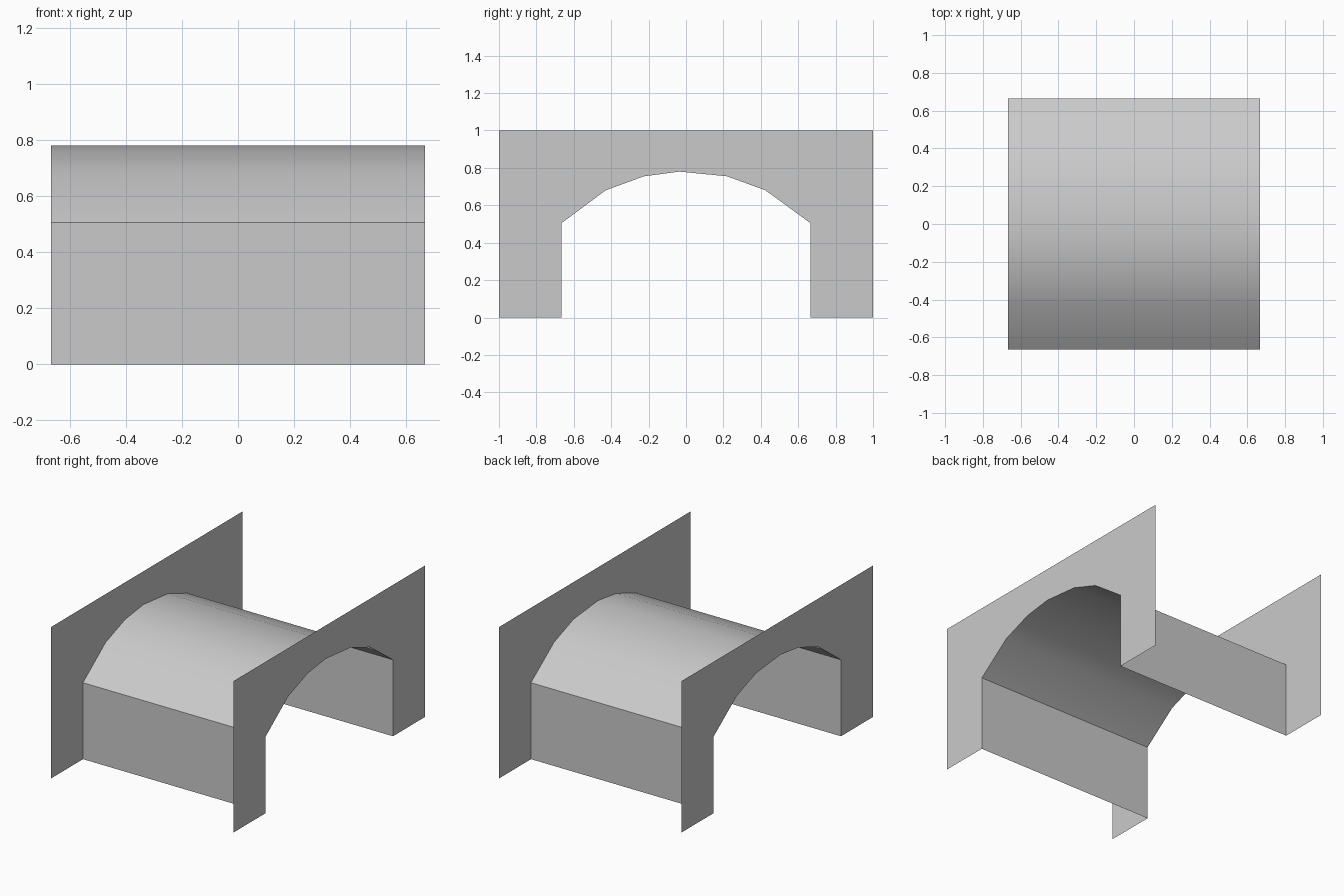
import bpy
import bmesh

cube = bpy.data.objects.get("Cube")
if cube:
    bpy.data.objects.remove(cube, do_unlink=True)

HALF_LENGTH = 0.667   # half the passage length along x
HALF_SPAN = 0.665     # half the opening width along y
HALF_WIDTH = 1.0      # half the end panel width along y
HEIGHT = 1.0

# Arch profile as (y, z), from the front springing line to the back one
ARCH = [(-HALF_SPAN, 0.505), (-0.43, 0.68), (-0.225, 0.755), (-0.035, 0.78),
        (0.22, 0.755), (0.425, 0.68), (HALF_SPAN, 0.505)]

grey = bpy.data.materials.new("light grey")
grey.use_nodes = True
colour = (0.59, 0.59, 0.59, 1)
grey.diffuse_color = colour
grey.node_tree.nodes["Principled BSDF"].inputs["Base Color"].default_value = colour


def add_object(name, bm):
    mesh = bpy.data.meshes.new(name)
    bm.to_mesh(mesh)
    bm.free()
    mesh.materials.append(grey)
    obj = bpy.data.objects.new(name, mesh)
    bpy.context.collection.objects.link(obj)
    return obj


def extruded_sheet(name, profile):
    """Sweep an open (y, z) profile along the passage."""
    bm = bmesh.new()
    rows = [[bm.verts.new((x, y, z)) for y, z in profile]
            for x in (-HALF_LENGTH, HALF_LENGTH)]
    for i in range(len(profile) - 1):
        bm.faces.new((rows[0][i], rows[1][i], rows[1][i + 1], rows[0][i + 1]))
    return add_object(name, bm)


def end_panel(name, side):
    """Flat panel with the arched opening cut out of its lower edge."""
    outline = [(-HALF_SPAN, 0), *ARCH, (HALF_SPAN, 0), (HALF_WIDTH, 0),
               (HALF_WIDTH, HEIGHT), (-HALF_WIDTH, HEIGHT), (-HALF_WIDTH, 0)]
    bm = bmesh.new()
    face = bm.faces.new([bm.verts.new((side * HALF_LENGTH, y, z)) for y, z in outline])
    face.normal_update()
    if face.normal.x * side < 0:
        face.normal_flip()
    return add_object(name, bm)


# Side walls of the passage
spring = ARCH[0][1]
extruded_sheet("front_wall", [(-HALF_SPAN, 0), (-HALF_SPAN, spring)])
extruded_sheet("back_wall", [(HALF_SPAN, spring), (HALF_SPAN, 0)])

# Curved vault
vault = extruded_sheet("vault", ARCH)
bpy.ops.object.select_all(action="DESELECT")
vault.select_set(True)
bpy.context.view_layer.objects.active = vault
bpy.ops.object.shade_smooth_by_angle()

# End panels
end_panel("left_end_panel", 1)
end_panel("right_end_panel", -1)
